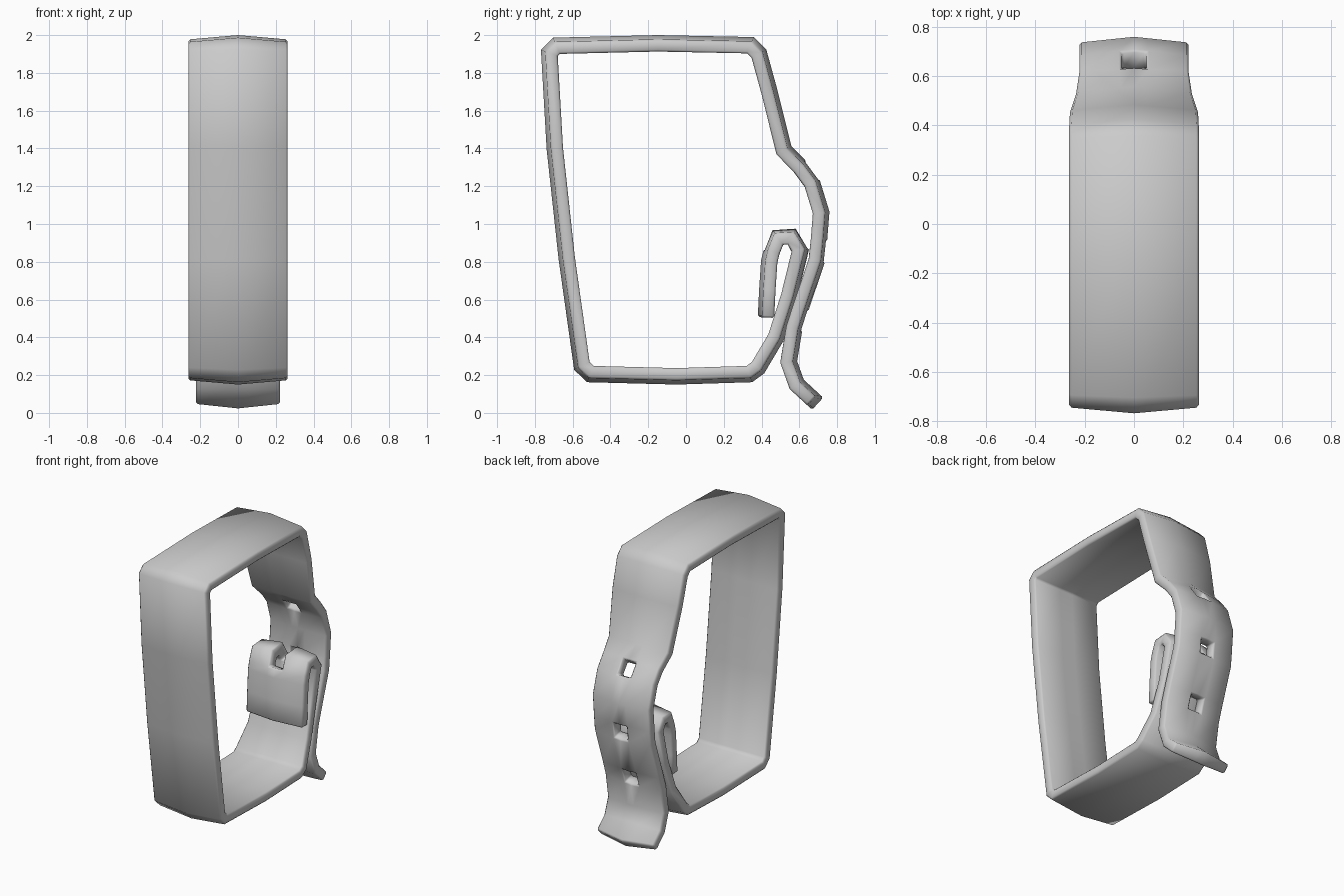
import bpy, bmesh
from mathutils import Vector

if "Cube" in bpy.data.objects:
    bpy.data.objects.remove(bpy.data.objects["Cube"])

W, N = 0.263, 0.222      # half widths: main band and narrow ends
SLOT = 0.05              # half width of the punched holes
OUT_EDGE, OUT_MID, INNER = 0.022, 0.045, -0.042

# Centre line of the strap: (y, z, half width, opening up to the next row)
path = [
    # folded hook with a slot through its bend
    (0.425, 0.505, N, 0), (0.432, 0.65, N, 0), (0.442, 0.80, N, 0),
    (0.455, 0.855, N, 1), (0.485, 0.930, N, 1), (0.560, 0.935, N, 1),
    (0.605, 0.865, N, 0), (0.545, 0.62, N, 0), (0.475, 0.40, 0.235, 0),
    # bottom
    (0.380, 0.240, W, 0), (0.335, 0.207, W, 0), (-0.05, 0.195, W, 0),
    (-0.505, 0.207, W, 0),
    # front side
    (-0.550, 0.250, W, 0), (-0.63, 0.82, W, 0), (-0.693, 1.40, W, 0),
    (-0.722, 1.905, W, 0),
    # top
    (-0.685, 1.942, W, 0), (-0.15, 1.955, W, 0), (0.340, 1.945, W, 0),
    # back side with three holes
    (0.385, 1.900, W, 0), (0.440, 1.70, 0.26, 0), (0.517, 1.39, 0.235, 0),
    (0.605, 1.30, N, 1), (0.665, 1.22, N, 0), (0.714, 1.06, N, 0),
    (0.702, 0.91, N, 1), (0.692, 0.81, N, 0), (0.604, 0.55, N, 1),
    (0.572, 0.45, N, 0), (0.542, 0.27, N, 0), (0.585, 0.150, N, 0),
    (0.685, 0.058, N, 0),
]


def row_normal(i):
    """Mitred outward direction at a path point."""
    p = [Vector(q[:2]) for q in path]
    a = (p[i] - p[i - 1]).normalized() if i else None
    b = (p[i + 1] - p[i]).normalized() if i < len(p) - 1 else None
    a, b = a or b, b or a
    t = (a + b).normalized()
    return Vector((-t.y, t.x)) / max(t.dot(a), 0.7), t


def build_strap():
    bm = bmesh.new()
    outer, inner = [], []
    for i, (y, z, w, _) in enumerate(path):
        n, t = row_normal(i)
        o_row, i_row = [], []
        for x in (-w, -SLOT, 0, SLOT, w):
            f = 1 - abs(x) / w
            c = Vector((y, z))
            if i == len(path) - 1:           # pointed tip
                c += t * (0.035 * f - 0.02)
            po = c + n * (OUT_EDGE + (OUT_MID - OUT_EDGE) * f)
            pi = c + n * INNER
            o_row.append(bm.verts.new((x, po.x, po.y)))
            i_row.append(bm.verts.new((x, pi.x, pi.y)))
        outer.append(o_row)
        inner.append(i_row)

    rows = len(path) - 1

    def solid(r, c):
        return 0 <= r < rows and 0 <= c < 4 and not (path[r][3] and c in (1, 2))

    for r in range(rows):
        for c in range(4):
            if not solid(r, c):
                continue
            corners = [(r, c), (r, c + 1), (r + 1, c + 1), (r + 1, c)]
            bm.faces.new([outer[a][b] for a, b in corners])
            bm.faces.new([inner[a][b] for a, b in reversed(corners)])
            # walls along rims, ends and holes
            for k, (dr, dc) in enumerate(((-1, 0), (0, 1), (1, 0), (0, -1))):
                if not solid(r + dr, c + dc):
                    (a, b), (d, e) = corners[k], corners[(k + 1) % 4]
                    bm.faces.new((outer[d][e], outer[a][b], inner[a][b], inner[d][e]))
    used = [v for v in bm.verts if not v.link_faces]
    bmesh.ops.delete(bm, geom=used, context='VERTS')
    bmesh.ops.recalc_face_normals(bm, faces=bm.faces)
    for f in bm.faces:
        f.smooth = True
    me = bpy.data.meshes.new("strap")
    bm.to_mesh(me)
    bm.free()
    ob = bpy.data.objects.new("strap", me)
    bpy.context.collection.objects.link(ob)
    return ob


strap = build_strap()
# small softened rims
bev = strap.modifiers.new("rim", 'BEVEL')
bev.width = 0.01
bev.segments = 1
bev.limit_method = 'ANGLE'
bev.angle_limit = 1.15
